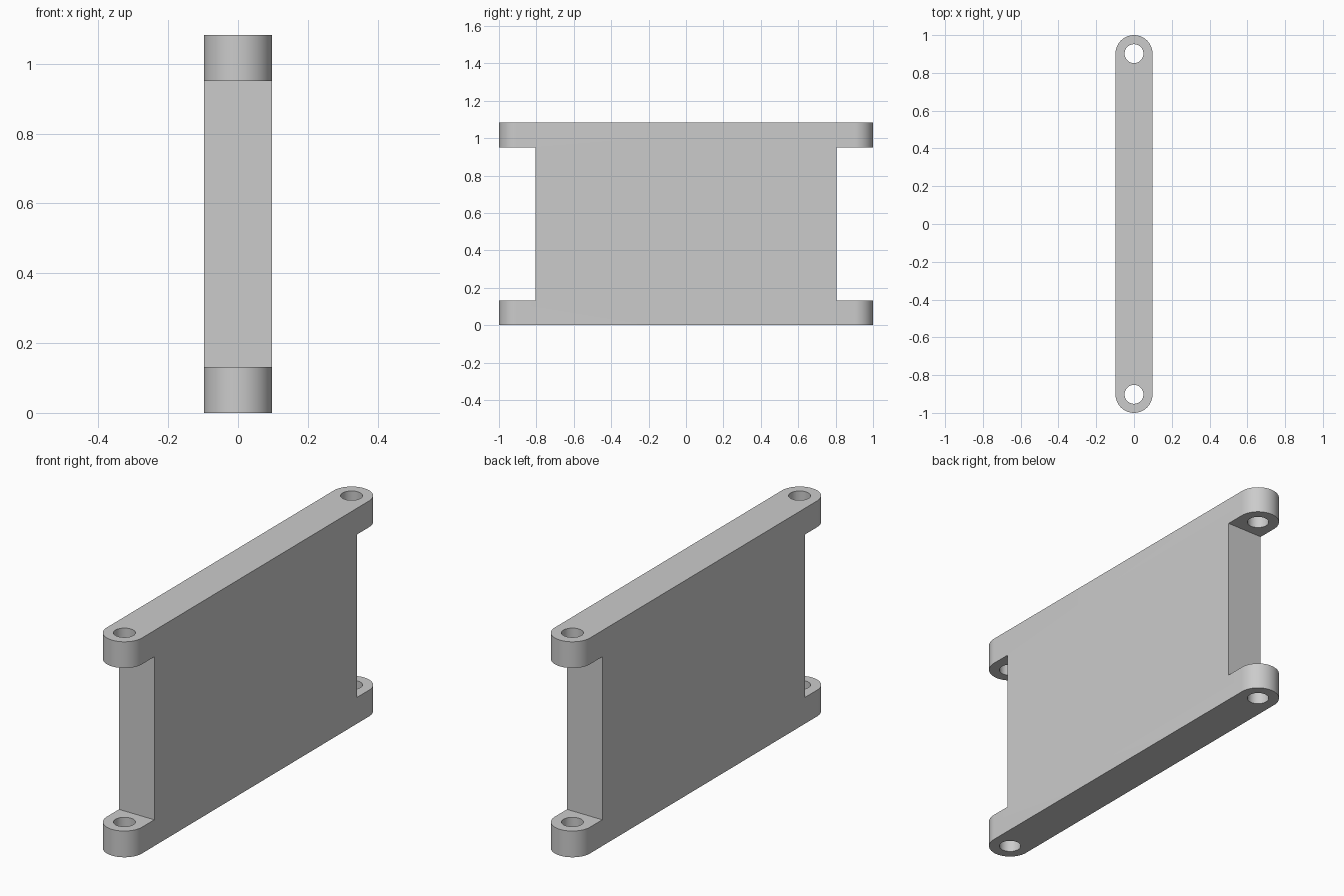
import bpy, bmesh, math

cube = bpy.data.objects.get("Cube")
if cube:
    bpy.data.objects.remove(cube, do_unlink=True)

HALF_W = 0.098     # half thickness, also the end radius
HEIGHT = 1.083
LUG_H = 0.132      # height of each eye lug
PIVOT = 1 - HALF_W # distance of the holes from the centre
BODY_END = 0.805
HOLE_R = 0.05

grey = bpy.data.materials.new("plain grey")
grey.use_nodes = True
grey.diffuse_color = (0.6, 0.6, 0.6, 1)
grey.node_tree.nodes["Principled BSDF"].inputs["Base Color"].default_value = (0.6, 0.6, 0.6, 1)


def arc(cy, r, start, sweep, n):
    return [(r * math.cos(start + sweep * i / n), cy + r * math.sin(start + sweep * i / n))
            for i in range(n + 1)]


def prisms(name, outlines, z0, z1):
    """One object made of upright prisms over the given outlines."""
    bm = bmesh.new()
    for outline in outlines:
        face = bm.faces.new([bm.verts.new((x, y, z0)) for x, y in outline])
        top = bmesh.ops.extrude_face_region(bm, geom=[face])["geom"]
        verts = [g for g in top if isinstance(g, bmesh.types.BMVert)]
        bmesh.ops.translate(bm, verts=verts, vec=(0, 0, z1 - z0))
    bmesh.ops.recalc_face_normals(bm, faces=bm.faces)
    mesh = bpy.data.meshes.new(name)
    bm.to_mesh(mesh)
    bm.free()
    mesh.materials.append(grey)
    obj = bpy.data.objects.new(name, mesh)
    bpy.context.collection.objects.link(obj)
    return obj


# Plate with rounded ends
ends = arc(PIVOT, HALF_W, 0, math.pi, 32) + arc(-PIVOT, HALF_W, math.pi, math.pi, 32)
plate = prisms("link_plate", [ends], 0, HEIGHT)

# Cutters: end notches between the lugs, then the pin holes
notches = prisms("notch_cutter",
                 [[(-0.2, s * BODY_END), (0.2, s * BODY_END), (0.2, s * 1.2), (-0.2, s * 1.2)]
                  for s in (-1, 1)], LUG_H, HEIGHT - LUG_H)
holes = prisms("hole_cutter",
               [arc(s * PIVOT, HOLE_R, 0, 2 * math.pi, 40)[:-1] for s in (-1, 1)],
               -0.1, HEIGHT + 0.1)

bpy.ops.object.select_all(action='DESELECT')
plate.select_set(True)
bpy.context.view_layer.objects.active = plate
for cutter in (notches, holes):
    mod = plate.modifiers.new(cutter.name, 'BOOLEAN')
    mod.operation = 'DIFFERENCE'
    mod.solver = 'EXACT'
    mod.object = cutter
    bpy.ops.object.modifier_apply(modifier=mod.name)
    bpy.data.objects.remove(cutter, do_unlink=True)

# Smooth the curved walls, keep the edges crisp
bpy.ops.object.shade_smooth_by_angle(angle=math.radians(30))
